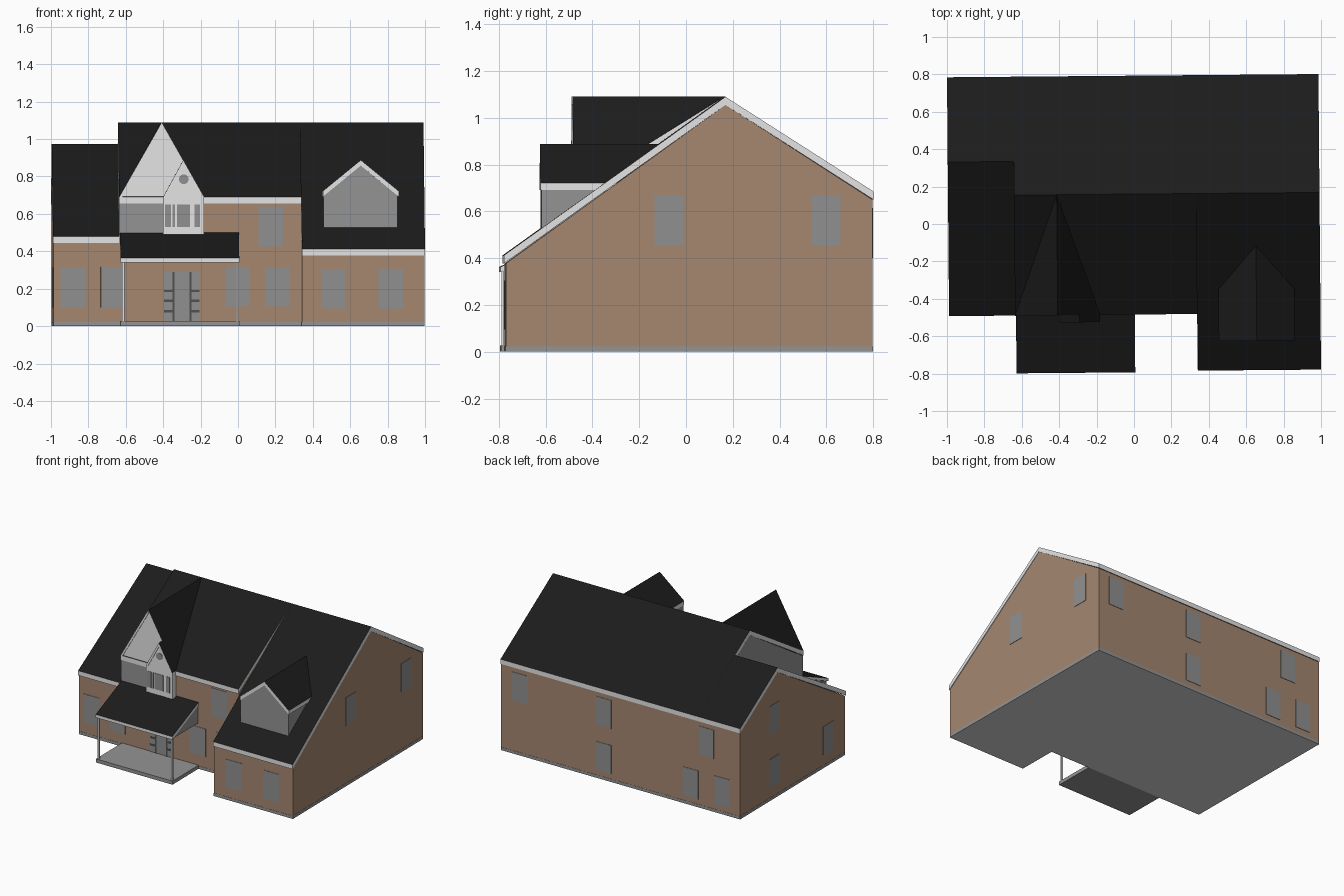
import bpy, bmesh, math
from mathutils import Matrix

if "Cube" in bpy.data.objects:
    bpy.data.objects.remove(bpy.data.objects["Cube"])

TURN = Matrix.Rotation(math.radians(0.5), 4, 'Z')   # the whole house sits slightly turned


def mat(name, r, g, b):
    m = bpy.data.materials.new(name)
    m.diffuse_color = (r, g, b, 1)
    m.use_nodes = True
    m.node_tree.nodes["Principled BSDF"].inputs["Base Color"].default_value = m.diffuse_color
    return m


BRICK = mat("tan brick", 0.375, 0.242, 0.163)
ROOF = mat("dark shingle", 0.0115, 0.0115, 0.0115)
TRIM = mat("white trim", 0.78, 0.78, 0.78)
SIDING = mat("grey siding", 0.295, 0.295, 0.295)
GLASS = mat("window grey", 0.28, 0.28, 0.28)
DARK = mat("dark bars", 0.08, 0.08, 0.08)
FLOOR = mat("pale floor", 0.68, 0.68, 0.68)


def prism(name, axis, pts, a, b, mats, rule=None):
    """Extrude a profile along x (points are y,z) or y (points are x,z)."""
    bm = bmesh.new()

    def place(p, d):
        return (d, p[0], p[1]) if axis == 'x' else (p[0], d, p[1])
    lo = [bm.verts.new(place(p, a)) for p in pts]
    hi = [bm.verts.new(place(p, b)) for p in pts]
    bm.faces.new(lo)
    bm.faces.new(hi)
    n = len(pts)
    for i in range(n):
        j = (i + 1) % n
        bm.faces.new((lo[i], lo[j], hi[j], hi[i]))
    bmesh.ops.recalc_face_normals(bm, faces=bm.faces)
    bm.normal_update()
    if rule:
        for f in bm.faces:
            f.material_index = rule(f.normal)
    bm.transform(TURN)
    me = bpy.data.meshes.new(name)
    bm.to_mesh(me)
    bm.free()
    for m in mats:
        me.materials.append(m)
    ob = bpy.data.objects.new(name, me)
    bpy.context.collection.objects.link(ob)
    return ob


def box(name, x0, x1, y0, y1, z0, z1, *mats, rule=None):
    return prism(name, 'x', [(y0, z0), (y1, z0), (y1, z1), (y0, z1)], x0, x1, mats, rule)


def shingled(n):
    return 0 if n.z > 0.2 else 1


def underside(n):
    return 1 if n.z < -0.9 else 0


def roof(name, axis, tops, a, b, t=0.035):
    """Roof sheet: dark on top, white on the edges and below."""
    under = [(p, z - t) for p, z in reversed(tops)]
    return prism(name, axis, tops + under, a, b, [ROOF, TRIM], shingled)


# Three house sections: (name, x range, front eave, ridge)
BACK = (0.793, 0.685)
T = 0.035
sections = [
    ("left_wing", -0.993, -0.64, (-0.484, 0.48), (0.34, 0.973)),
    ("middle", -0.64, 0.335, (-0.484, 0.69), (0.16, 1.09)),
    ("right_wing", 0.335, 0.993, (-0.787, 0.412), (0.16, 1.09)),
]
for name, x0, x1, eave, ridge in sections:
    wx0, wx1 = max(x0, -0.99), min(x1, 0.99)
    yf, yb = eave[0] + 0.008, BACK[0] - 0.004
    walls = [(yf, 0.005), (yb, 0.005), (yb, BACK[1] - T), (ridge[0], ridge[1] - T), (yf, eave[1] - T)]
    # the exposed upper side of the middle section is siding
    prism(name + "_walls", 'x', walls, wx0, wx1, [BRICK, SIDING],
          lambda n, s=name: 1 if s == "middle" and n.x < -0.9 else 0)
    roof(name + "_roof", 'x', [eave, ridge, BACK], x0, x1, T)
    box(name + "_foundation", wx0 - 0.0015, wx1 + 0.0015, yf - 0.0015, yb + 0.0015, 0, 0.022,
        SIDING, FLOOR, rule=underside)

# Porch: slab, posts, lean-to roof
box("porch_slab", -0.635, 0.0, -0.79, -0.4765, 0, 0.027, SIDING)
for i, x in enumerate((-0.62, -0.012)):
    box(f"porch_post_{i}", x - 0.006, x + 0.006, -0.783, -0.771, 0.027, 0.35, TRIM)
prism("porch_gable_fill", 'x', [(-0.78, 0.342), (-0.47, 0.342), (-0.47, 0.48)],
      -0.63, -0.005, [SIDING])
roof("porch_roof", 'x', [(-0.793, 0.363), (-0.47, 0.503)], -0.635, 0.0, 0.023)

# Large front gable
gable = [(-0.64, 0.69), (-0.412, 1.09), (-0.185, 0.69)]
prism("front_gable", 'y', gable, -0.481, 0.16, [ROOF, TRIM], shingled)
box("gable_wall_siding", -0.64, -0.40, -0.481, -0.474, 0.48, 0.692, SIDING)

# Projecting bay with its own small gable
prism("bay", 'y', [(-0.405, 0.49), (-0.185, 0.49), (-0.185, 0.69), (-0.297, 0.888), (-0.405, 0.69)],
      -0.518, -0.45, [ROOF, TRIM], shingled)

# Raised rake boards on both gables, shingled on top
for name, low, high, y in (("gable_rake_left", (-0.64, 0.69), (-0.412, 1.09), -0.481),
                           ("bay_rake_left", (-0.405, 0.69), (-0.297, 0.888), -0.518),
                           ("bay_rake_right", (-0.185, 0.69), (-0.297, 0.888), -0.518)):
    s = 0.017 if high[0] > low[0] else -0.017
    prism(name, 'y', [low, high, (high[0], high[1] - 0.03), (low[0] + s, low[1])],
          y - 0.005, y, [ROOF, TRIM], shingled)

# Bay window panes and round window
for i, (x0, x1) in enumerate(((-0.395, -0.362), (-0.354, -0.342), (-0.33, -0.262), (-0.238, -0.208))):
    box(f"bay_pane_{i}", x0, x1, -0.521, -0.515, 0.53, 0.65, GLASS)
ring = [(-0.295 + 0.026 * math.cos(k * math.tau / 20), 0.785 + 0.026 * math.sin(k * math.tau / 20))
        for k in range(20)]
prism("round_window", 'y', ring, -0.521, -0.515, [GLASS])

# Right dormer
prism("dormer_walls", 'y', [(0.452, 0.527), (0.848, 0.527), (0.848, 0.70), (0.651, 0.862), (0.452, 0.70)],
      -0.626, -0.15, [SIDING])
roof("dormer_roof", 'y', [(0.448, 0.722), (0.651, 0.888), (0.854, 0.722)], -0.63, -0.12, 0.03)

# Front windows: centre x, wall y, bottom, top
for i, (x, y, z0, z1) in enumerate((
        (-0.886, -0.476, 0.10, 0.315), (-0.672, -0.476, 0.10, 0.315),
        (-0.006, -0.476, 0.105, 0.315), (0.206, -0.476, 0.105, 0.315),
        (0.171, -0.476, 0.425, 0.64),
        (0.503, -0.779, 0.095, 0.305), (0.81, -0.779, 0.095, 0.305))):
    box(f"front_window_{i}", x - 0.066, x + 0.066, y - 0.003, y + 0.003, z0, z1, GLASS)

# Back windows: centre x, bottom
for i, (x, z) in enumerate(((0.835, 0.40), (0.14, 0.40), (-0.71, 0.40),
                            (0.14, 0.06), (-0.58, 0.06), (-0.845, 0.06))):
    box(f"back_window_{i}", x - 0.064, x + 0.064, 0.786, 0.792, z, z + 0.215, GLASS)

# Side windows: wall x, centre y, bottom
for i, (x, y, z) in enumerate(((0.99, -0.082, 0.455), (0.99, 0.59, 0.455),
                               (-0.99, 0.38, 0.50), (-0.99, 0.38, 0.10), (-0.99, -0.275, 0.10))):
    box(f"side_window_{i}", x - 0.003, x + 0.003, y - 0.062, y + 0.062, z, z + 0.213, GLASS)

# Front door with sidelights
CX = -0.304
box("front_door", CX - 0.096, CX + 0.096, -0.480, -0.473, 0.027, 0.29, GLASS)
for s in (-1, 1):
    a = CX + s * 0.046
    box(f"door_jamb_{s}", a - 0.005, a + 0.005, -0.483, -0.478, 0.027, 0.29, DARK)
    for k, z in enumerate((0.08, 0.135, 0.188)):
        m = CX + s * 0.073
        box(f"sidelight_bar_{s}_{k}", m - 0.022, m + 0.022, -0.483, -0.478, z - 0.006, z + 0.006, DARK)
